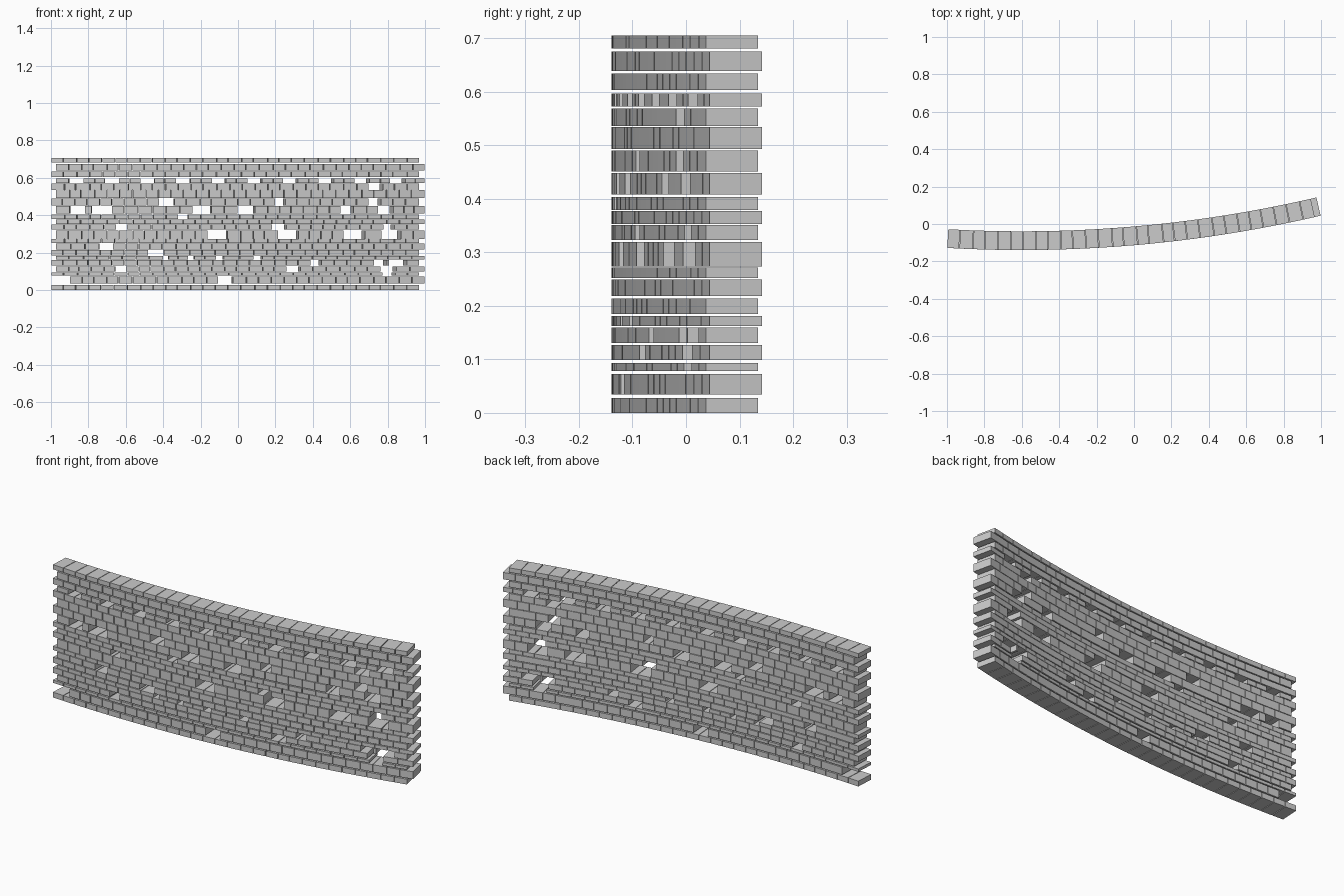
import bpy, bmesh, math, random
from mathutils import Matrix, Vector

if "Cube" in bpy.data.objects:
    bpy.data.objects.remove(bpy.data.objects["Cube"])

random.seed(4)
R, X0, Y0 = 7.0, -0.6, -0.089      # plan arc: radius and lowest point
DEPTH, PITCH, JOINT = 0.1, 0.067, 0.003

# bottom and top height of every course
COURSES = [(0, .028), (.034, .073), (.078, .093), (.099, .127), (.131, .160),
           (.162, .181), (.185, .214), (.218, .249), (.252, .272), (.274, .319),
           (.323, .351), (.353, .377), (.379, .403), (.408, .448), (.451, .490),
           (.493, .534), (.536, .569), (.573, .597), (.603, .634), (.639, .675),
           (.681, .705)]

# missing bricks: course -> (visible left, visible right)
HOLES = {
    2: [(-.972, -.90), (-.105, -.035)],
    3: [(.775, .82)],
    4: [(-.655, -.60), (.26, .32), (.765, .825)],
    5: [(.73, .775), (.81, .88), (.39, .43)],
    6: [(-.40, -.375), (-.265, -.24), (-.115, -.085), (.085, .12)],
    7: [(-.48, -.40)],
    8: [(-.74, -.67)],
    10: [(-.16, -.065), (.215, .31), (.565, .66), (.77, .85)],
    11: [(-.65, -.595), (.185, .245), (.78, .815)],
    13: [(-.32, -.27)],
    14: [(-.895, -.82), (-.78, -.675), (-.24, -.15), (0, .08), (.55, .60), (.75, .81)],
    15: [(-.42, -.345), (.20, .24), (.70, .745)],
    17: [(.70, .755)],
    18: [(-.90 + .1905 * i, -.828 + .189 * i) for i in range(10)],
}


def slope(x):
    return math.asin((x - X0) / R)


def centre(x, z):
    return Vector((x, Y0 + R * (1 - math.cos(slope(x))), z))


def add_brick(bm, a, b, z0, z1):
    x = (a + b) / 2
    t = slope(x)
    length = (b - a) / math.cos(t) - JOINT
    m = (Matrix.Translation(centre(x, (z0 + z1) / 2)) @ Matrix.Rotation(t, 4, 'Z')
         @ Matrix.Diagonal((length, DEPTH, z1 - z0, 1)))
    bmesh.ops.create_cube(bm, size=1, matrix=m)


def add_run(bm, a, b, z0, z1):
    # fill a stretch of wall with slightly uneven bricks
    if b - a < .012:
        return
    n = max(1, round((b - a) / PITCH))
    step = (b - a) / n
    cuts = [a + step * i + (random.uniform(-.08, .08) * step if 0 < i < n else 0)
            for i in range(n + 1)]
    for c, d in zip(cuts, cuts[1:]):
        add_brick(bm, c, d, z0, z1)


# stone courses, alternately shifted by half a brick
for i, (z0, z1) in enumerate(COURSES, 1):
    start, end = (-.997, .957) if i % 2 else (-.971, .988)
    bm = bmesh.new()
    for a, b in sorted(HOLES.get(i, [])):
        # sloping sides hide part of each opening from the front
        extra = abs(slope((a + b) / 2)) * DEPTH / 2
        add_run(bm, start, a - extra, z0, z1)
        start = b + extra
    add_run(bm, start, end, z0, z1)
    mesh = bpy.data.meshes.new(f"brick_course_{i:02d}")
    bm.to_mesh(mesh)
    bm.free()
    bpy.context.collection.objects.link(
        bpy.data.objects.new(f"brick_course_{i:02d}", mesh))
